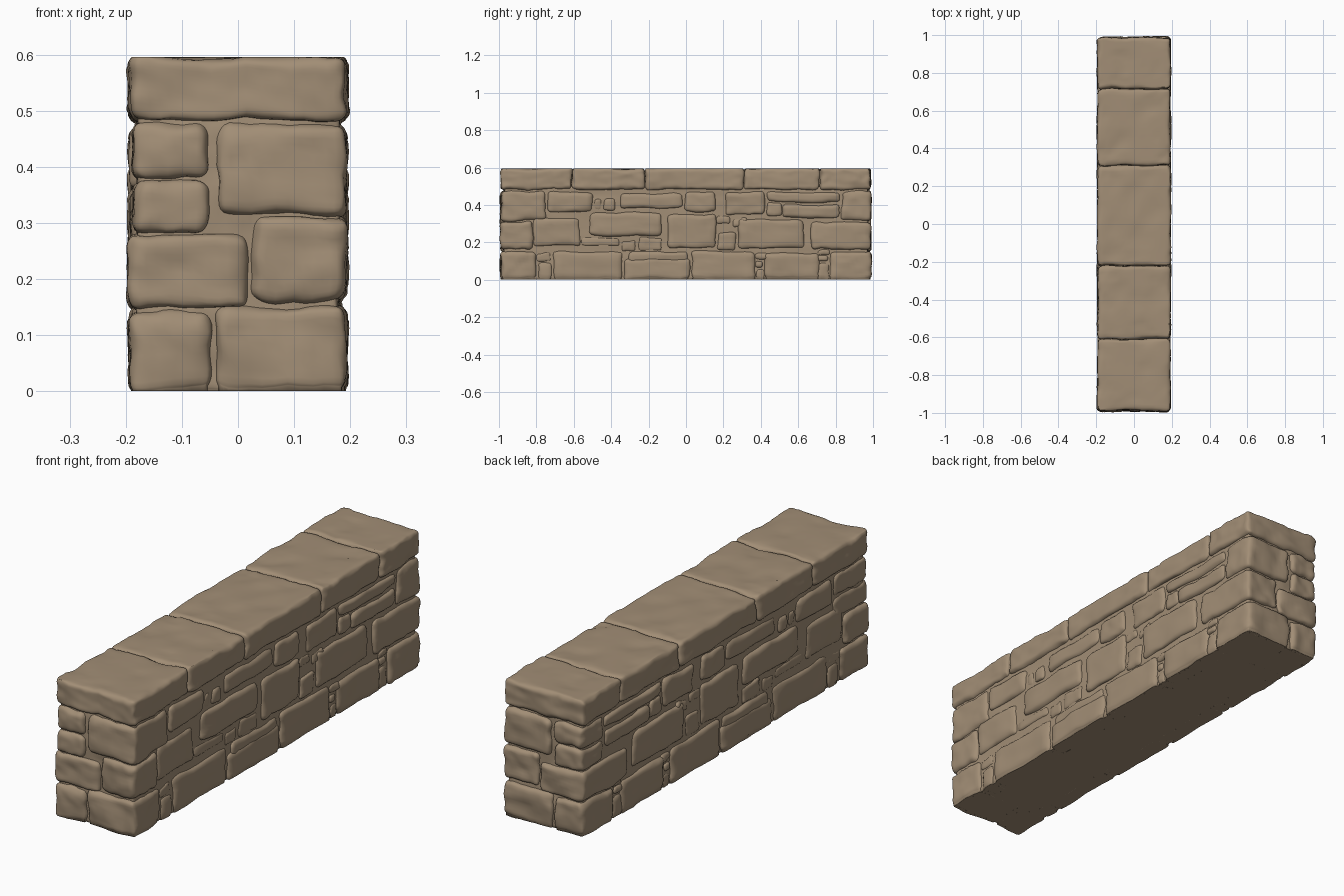
import bpy, bmesh, math
from mathutils import Vector, noise

if "Cube" in bpy.data.objects:
    bpy.data.objects.remove(bpy.data.objects["Cube"])

stone_mat = bpy.data.materials.new("warm tan stone")
stone_mat.diffuse_color = (0.36, 0.27, 0.18, 1)
stone_mat.use_nodes = True
stone_mat.node_tree.nodes["Principled BSDF"].inputs["Base Color"].default_value = stone_mat.diffuse_color


def add_stone(bm, x, y, z, r=0.022, cuts=9, rough=1.0):
    """Rounded, noise-worn block; x, y, z are (min, max) pairs."""
    lo, hi = Vector((x[0], y[0], z[0])), Vector((x[1], y[1], z[1]))
    c, h = (lo + hi) / 2, (hi - lo) / 2
    r = min(r, 0.7 * min(h))
    tmp = bmesh.new()
    bmesh.ops.create_cube(tmp, size=2)
    bmesh.ops.subdivide_edges(tmp, edges=tmp.edges[:], cuts=cuts, use_grid_fill=True)
    for v in tmp.verts:
        # crowd the grid toward the edges, then round them
        p = Vector([math.sin(v.co[i] * math.pi / 2) * h[i] for i in range(3)])
        q = Vector([max(-(h[i] - r), min(h[i] - r, p[i])) for i in range(3)])
        d = p - q
        if d.length > 1e-6:
            p = q + d.normalized() * r
        p += c
        # joints wander at low frequency, faces chip at high frequency
        a = noise.noise_vector(p * 9 + Vector((3.1, 7.7, 1.3)))
        b = noise.noise_vector(p * 28 + c * 5)
        p += rough * Vector((a.x * 0.006, a.y * 0.010, a.z * 0.010)) + rough * b * 0.005
        p.z = max(0.0, min(0.596, p.z))
        if z[0] <= 0 and v.co.z < -0.99:
            p.z = 0.0
        v.co = p
    me = bpy.data.meshes.new("temporary_block")
    tmp.to_mesh(me)
    tmp.free()
    bm.from_mesh(me)
    bpy.data.meshes.remove(me)


def finish(bm, name, mirror=False):
    me = bpy.data.meshes.new(name)
    bm.to_mesh(me)
    bm.free()
    for poly in me.polygons:
        poly.use_smooth = True
    me.materials.append(stone_mat)
    ob = bpy.data.objects.new(name, me)
    bpy.context.collection.objects.link(ob)
    if mirror:
        m = ob.modifiers.new("mirror", 'MIRROR')
        m.use_axis = (True, False, False)
    return ob


# mortar core
bm = bmesh.new()
add_stone(bm, (-0.179, 0.179), (-0.972, 0.972), (0, 0.5), r=0.01, cuts=40, rough=0.8)
finish(bm, "mortar_core")

# cap slabs
bm = bmesh.new()
joints = [-0.99, -0.61, -0.222, 0.308, 0.714, 0.988]
for y0, y1 in zip(joints, joints[1:]):
    add_stone(bm, (-0.193, 0.193), (y0 + 0.001, y1 - 0.001), (0.482, 0.595), r=0.02, cuts=20)
finish(bm, "cap_slabs")

# corner stones: x range, z range, length at front end, length at back end
corners = [
    ((-0.193, -0.05), (0, 0.142), 0.19, 0.22),
    ((-0.04, 0.193), (0, 0.152), 0.19, 0.22),
    ((-0.195, 0.02), (0.148, 0.28), 0.17, 0.32),
    ((0.025, 0.193), (0.162, 0.31), 0.17, 0.32),
    ((-0.188, -0.05), (0.283, 0.375), 0.24, 0.16),
    ((-0.188, -0.05), (0.378, 0.477), 0.24, 0.16),
    ((-0.035, 0.191), (0.315, 0.477), 0.24, 0.16),
]
bm = bmesh.new()
for x, z, lf, lb in corners:
    add_stone(bm, x, (-0.99, -0.99 + lf), z, cuts=14)
    add_stone(bm, x, (0.988 - lb, 0.988), z, cuts=14)
finish(bm, "corner_stones")

# side stones on the +x face as y0, y1, z0, z1 in hundredths (mirrored to -x)
upper = [(-74, -50, 36, 47), (-49, -45, 37, 44), (-44, -38, 37, 44), (-35, -2, 38, 46.5),
         (-1, 16, 36, 47), (21, 42, 34.5, 47), (43, 51, 34, 41), (43, 82, 41.5, 47),
         (51, 82, 33, 40.5)]
middle = [(-82, -56, 18, 33), (-51, -13, 23.5, 36), (-56, -36, 18, 23), (-35, -27, 15, 21),
          (-26, -13, 15, 23), (-10, 16, 17, 35), (16, 24, 30, 34), (17, 27, 16, 25.5),
          (25, 34, 28, 33), (28, 63, 17, 32)]
lower = [(-80, -72, 9.5, 15), (-79, -72, 0, 9), (-71, -34, 0, 15), (-33, 2, 0, 11.5),
         (-31, 1, 9, 15), (3, 37, 0, 15.5), (37, 44, 10.5, 15), (37, 41, 6, 10),
         (37, 42, 0, 5.5), (42, 71, 0, 14.5), (70, 77, 0, 9), (70, 76, 9.5, 13),
         (70, 77, 13, 16)]
bm = bmesh.new()
for k, (y0, y1, z0, z1) in enumerate(upper + middle + lower):
    big = (y1 - y0) * (z1 - z0) > 150
    out = 0.193 if big else 0.188
    add_stone(bm, (0.11, out - 0.003 * (k % 2)), (y0 / 100, y1 / 100), (z0 / 100, z1 / 100),
              r=0.022 if big else 0.016, cuts=11 if big else 7)
finish(bm, "side_stones", mirror=True)
